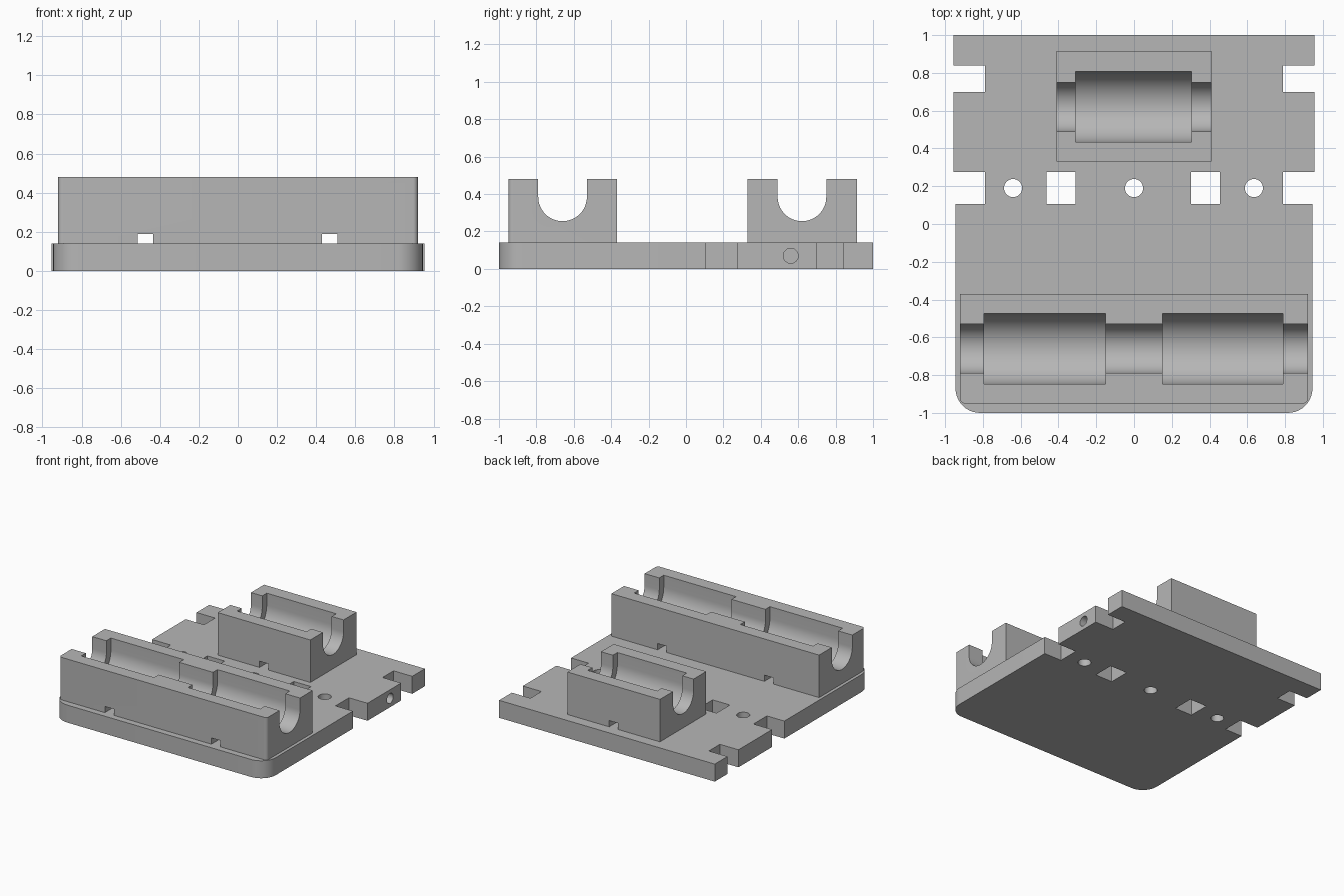
import bpy, bmesh, math
from mathutils import Vector

cube = bpy.data.objects.get("Cube")
if cube:
    bpy.data.objects.remove(cube, do_unlink=True)

grey = bpy.data.materials.new("plain grey")
grey.use_nodes = True
colour = (0.47, 0.47, 0.47, 1)
grey.diffuse_color = colour
grey.node_tree.nodes["Principled BSDF"].inputs["Base Color"].default_value = colour

PLATE_TOP, BLOCK_TOP, BORE_Z = 0.14, 0.48, 0.385


def prism(name, profile, lo, hi, axis="z"):
    """Extrude a profile: (x, y) along z, or (y, z) along x."""
    place = (lambda p, t: (p[0], p[1], t)) if axis == "z" else (lambda p, t: (t, p[0], p[1]))
    bm = bmesh.new()
    face = bm.faces.new([bm.verts.new(place(p, lo)) for p in profile])
    grown = bmesh.ops.extrude_face_region(bm, geom=[face])["geom"]
    shift = Vector(place((0, 0), hi - lo))
    bmesh.ops.translate(bm, vec=shift, verts=[g for g in grown if isinstance(g, bmesh.types.BMVert)])
    bmesh.ops.recalc_face_normals(bm, faces=bm.faces)
    mesh = bpy.data.meshes.new(name)
    bm.to_mesh(mesh)
    bm.free()
    mesh.materials.append(grey)
    obj = bpy.data.objects.new(name, mesh)
    bpy.context.scene.collection.objects.link(obj)
    return obj


def arc(cx, cy, r, start, end, steps):
    angles = [math.radians(start + (end - start) * i / steps) for i in range(steps + 1)]
    return [(cx + r * math.cos(a), cy + r * math.sin(a)) for a in angles]


def rect(x0, x1, y0, y1):
    return [(x0, y0), (x1, y0), (x1, y1), (x0, y1)]


def round_front(x, y, r):
    """Rounded front edge from left to right."""
    return arc(-x + r, y + r, r, 180, 270, 10) + arc(x - r, y + r, r, 270, 360, 10)


def cut(obj, cutters):
    for c in cutters:
        c.hide_render = True
        mod = obj.modifiers.new("cut", "BOOLEAN")
        mod.operation, mod.solver, mod.object = "DIFFERENCE", "EXACT", c
        bpy.ops.object.select_all(action="DESELECT")
        bpy.context.view_layer.objects.active = obj
        obj.select_set(True)
        bpy.ops.object.modifier_apply(modifier=mod.name)
        bpy.data.objects.remove(c, do_unlink=True)
    bpy.ops.object.shade_smooth_by_angle(angle=math.radians(30))


def trough(y, r, x0, x1):
    """U-shaped channel cutter, open at the top."""
    profile = arc(y, BORE_Z, r, 180, 360, 32) + [(y + r, 0.6), (y - r, 0.6)]
    return prism("trough_cutter", profile, x0, x1, "x")


def wire_slot(x):
    return prism("slot_cutter", rect(x - 0.04, x + 0.04, -1.2, 1.2), 0.1, 0.19)


# Base plate outline with side notches and rounded front corners
side = [(0.945, 0.105), (0.79, 0.105), (0.79, 0.275), (0.955, 0.275),
        (0.955, 0.7), (0.79, 0.7), (0.79, 0.84), (0.955, 0.84), (0.955, 1)]
outline = round_front(0.945, -1, 0.13) + side + [(-x, y) for x, y in reversed(side)]
plate = prism("base_plate", outline, 0, PLATE_TOP)

# Screw holes, square strap holes and the blind hole in one side
holes = [prism("hole_cutter", arc(x, 0.19, 0.048, 0, 348.75, 31), -0.1, 0.3) for x in (-0.64, 0, 0.635)]
holes += [prism("square_cutter", rect(x, x + 0.153, 0.105, 0.275), -0.1, 0.3) for x in (-0.463, 0.302)]
holes.append(prism("side_cutter", arc(0.56, 0.07, 0.04, 0, 348.75, 31), 0.7, 1.1, "x"))
cut(plate, holes)

# Front bearing holder: two bearing seats along one rod channel
front = prism("front_bearing_block", round_front(0.92, -0.95, 0.025) + [(0.92, -0.37), (-0.92, -0.37)],
              PLATE_TOP, BLOCK_TOP)
cut(front, [trough(-0.66, 0.13, -1.1, 1.1), trough(-0.66, 0.187, -0.795, -0.15),
            trough(-0.66, 0.187, 0.15, 0.79), wire_slot(-0.475), wire_slot(0.47)])

# Rear bearing holder: one bearing seat
rear = prism("rear_bearing_block", rect(-0.41, 0.41, 0.33, 0.915), PLATE_TOP, BLOCK_TOP)
cut(rear, [trough(0.62, 0.13, -0.6, 0.6), trough(0.62, 0.187, -0.31, 0.305), wire_slot(0)])
